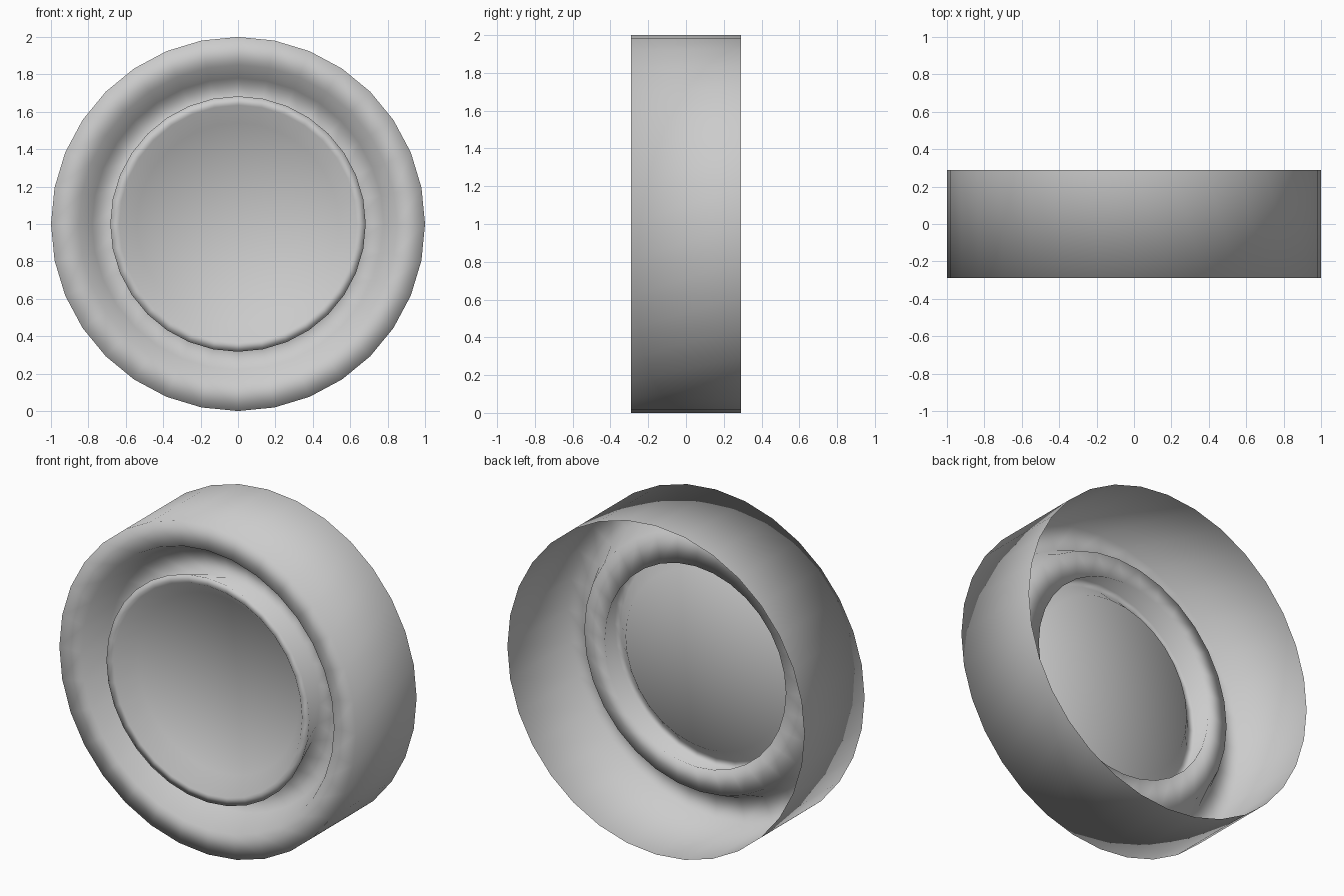
import bpy, bmesh, math

if "Cube" in bpy.data.objects:
    bpy.data.objects.remove(bpy.data.objects["Cube"])

SIDES = 32


def lathe(name, profile, height):
    """Spin (radius, y) points around the y axis; radius 0 closes the centre."""
    bm = bmesh.new()
    rings = []
    for r, y in profile:
        if r == 0:
            rings.append([bm.verts.new((0, y, height))])
        else:
            angles = [2 * math.pi * i / SIDES for i in range(SIDES)]
            rings.append([bm.verts.new((r * math.sin(a), y, height + r * math.cos(a)))
                          for a in angles])
    for a, b in zip(rings, rings[1:]):
        for i in range(SIDES):
            j = (i + 1) % SIDES
            if len(b) == 1:
                bm.faces.new((a[i], a[j], b[0]))
            else:
                bm.faces.new((a[i], a[j], b[j], b[i]))
    # make the dish face the front
    bm.normal_update()
    bm.faces.ensure_lookup_table()
    if bm.faces[-1].normal.y > 0:
        bmesh.ops.reverse_faces(bm, faces=bm.faces[:])
    mesh = bpy.data.meshes.new(name)
    bm.to_mesh(mesh)
    bm.free()
    for p in mesh.polygons:
        p.use_smooth = True
    obj = bpy.data.objects.new(name, mesh)
    bpy.context.collection.objects.link(obj)
    return obj


# outer wall open at the back, flat front rim, groove, undercut lip,
# then a steep inner wall down to a recessed flat disc
profile = [(1.0, 0.29), (1.0, -0.29), (0.85, -0.29), (0.78, -0.135),
           (0.61, -0.09), (0.683, -0.29), (0.635, -0.29),
           (0.54, -0.19), (0, -0.19)]

lathe("round_housing", profile, 1.0)
